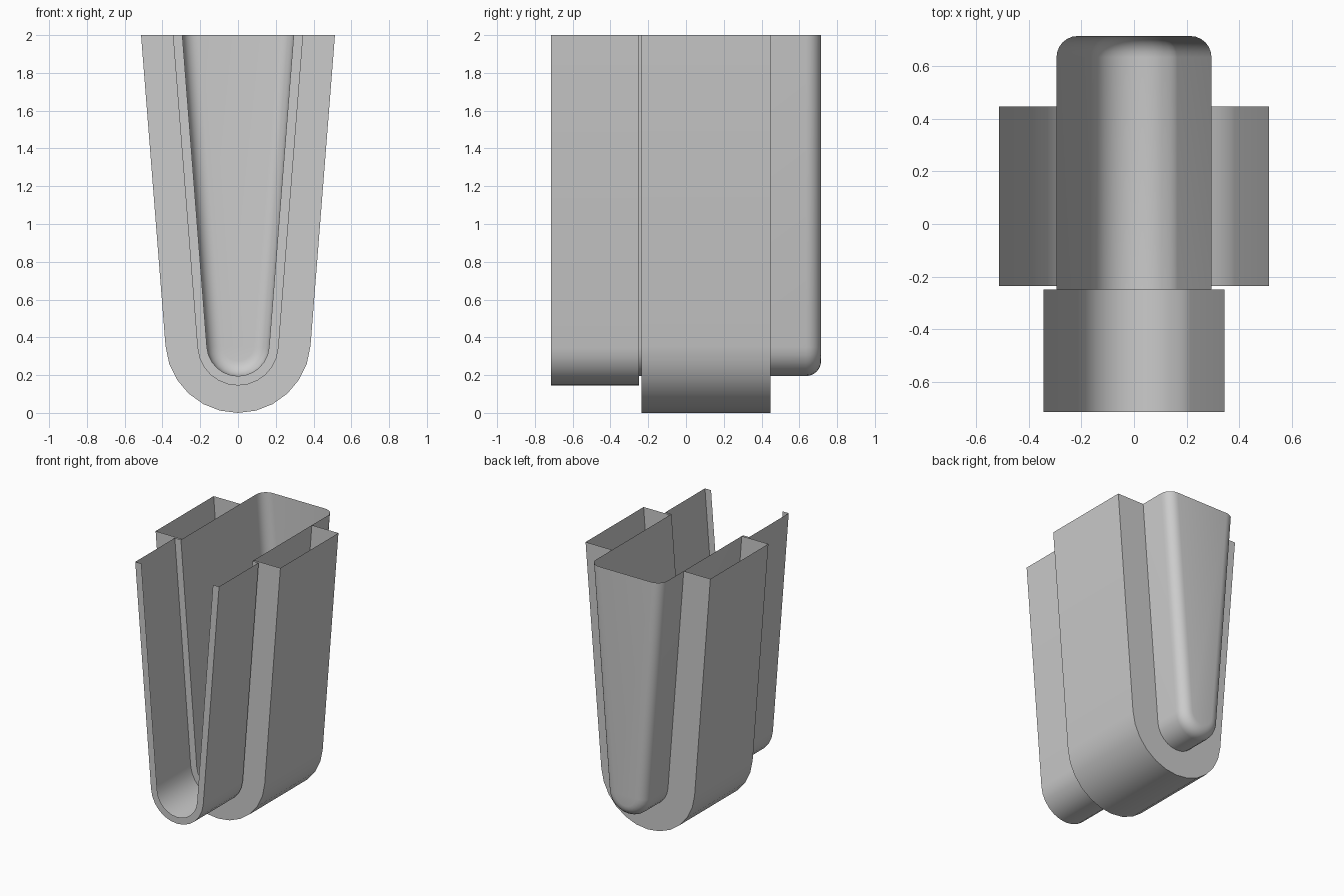
import bpy, bmesh
from math import sin, cos, tan, pi, radians

if "Cube" in bpy.data.objects:
    bpy.data.objects.remove(bpy.data.objects["Cube"])

TOP = 2.0
LEAN = radians(4.5)   # outward slope of the straight walls
ARC = 12              # segments around the rounded bottom


def u_profile(y, r, c):
    """Open U: straight leaning walls tangent to an arc of radius r centred at height c."""
    x_top = r / cos(LEAN) + (TOP - c) * tan(LEAN)
    pts = [(x_top, y, TOP)]
    for i in range(ARC + 1):
        a = -LEAN - (pi - 2 * LEAN) * i / ARC
        pts.append((r * cos(a), y, c + r * sin(a)))
    pts.append((-x_top, y, TOP))
    return pts


def loft(name, sections, close_end=False):
    """Skin a row of U profiles given as (y, radius, centre height)."""
    bm = bmesh.new()
    rows = [[bm.verts.new(p) for p in u_profile(*s)] for s in sections]
    for a, b in zip(rows, rows[1:]):
        for i in range(len(a) - 1):
            bm.faces.new((a[i], a[i + 1], b[i + 1], b[i]))
    if close_end:
        bm.faces.new(rows[-1])
    bmesh.ops.recalc_face_normals(bm, faces=bm.faces)
    me = bpy.data.meshes.new(name)
    bm.to_mesh(me)
    bm.free()
    ob = bpy.data.objects.new(name, me)
    bpy.context.collection.objects.link(ob)
    bpy.ops.object.select_all(action='DESELECT')
    ob.select_set(True)
    bpy.context.view_layer.objects.active = ob
    bpy.ops.object.shade_smooth_by_angle(angle=radians(30))
    return ob


R_IN, R_FRONT, R_MID = 0.165, 0.215, 0.385
C_IN, C_MID = 0.36, 0.385
BACK, FILLET = 0.715, 0.08

# Front sleeve: outer wall with a narrow inward lip at each end
loft("front_sleeve", [(-0.715, R_IN, C_IN), (-0.715, R_FRONT, C_IN),
                      (-0.25, R_FRONT, C_IN), (-0.25, R_IN, C_IN)])

# Inner channel: runs to the back and closes with a rounded edge
rounded = [(BACK - FILLET + FILLET * sin(t), R_IN - FILLET * (1 - cos(t)), C_IN)
           for t in (i * pi / 12 for i in range(7))]
loft("inner_channel", [(-0.25, R_IN, C_IN)] + rounded, close_end=True)

# Middle collar: wide hollow jacket, capped front and back, open on top
loft("middle_collar", [(-0.235, R_IN, C_IN), (-0.235, R_MID, C_MID),
                       (0.447, R_MID, C_MID), (0.447, R_IN, C_IN)])
